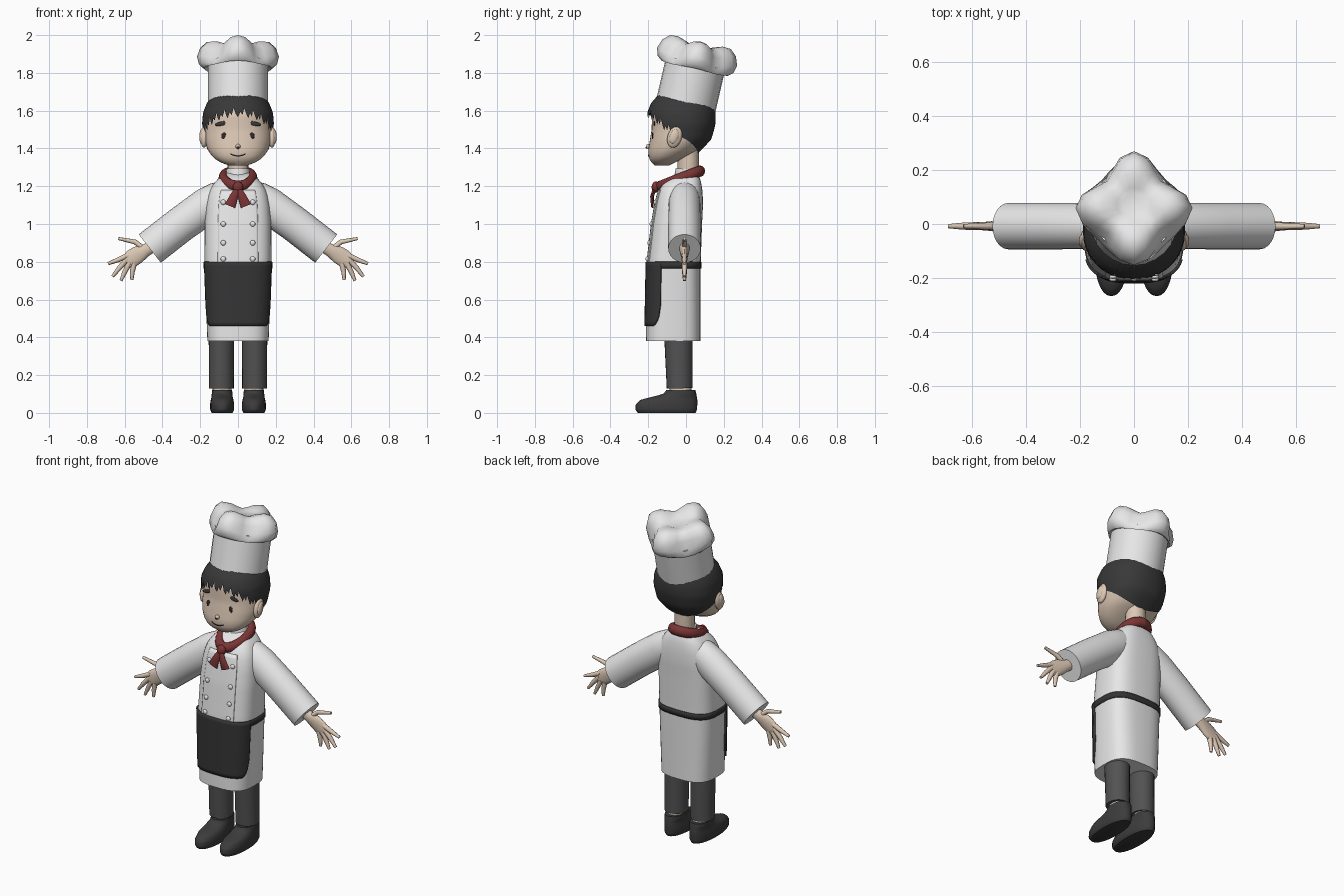
import bpy, bmesh, math
from mathutils import Vector, Matrix

if "Cube" in bpy.data.objects:
    bpy.data.objects.remove(bpy.data.objects["Cube"])


def material(name, r, g, b):
    m = bpy.data.materials.new(name)
    m.use_nodes = True
    m.diffuse_color = (r, g, b, 1)
    bsdf = m.node_tree.nodes["Principled BSDF"]
    bsdf.inputs["Base Color"].default_value = (r, g, b, 1)
    bsdf.inputs["Roughness"].default_value = 0.8
    return m


WHITE = material("white_cloth", .8, .8, .8)
SKIN = material("skin", .72, .58, .46)
HAIR = material("black_hair", .04, .04, .04)
APRON = material("dark_apron", .035, .035, .035)
GREY = material("grey_trousers", .085, .085, .085)
SHOE = material("dark_shoe", .045, .045, .045)
RED = material("red_scarf", .2, .035, .035)
INK = material("face_ink", .03, .02, .02)


def finish(name, bm, mat, angle=40):
    bmesh.ops.recalc_face_normals(bm, faces=bm.faces)
    me = bpy.data.meshes.new(name)
    bm.to_mesh(me)
    bm.free()
    me.materials.append(mat)
    ob = bpy.data.objects.new(name, me)
    bpy.context.collection.objects.link(ob)
    bpy.ops.object.select_all(action='DESELECT')
    ob.select_set(True)
    bpy.context.view_layer.objects.active = ob
    bpy.ops.object.shade_smooth_by_angle(angle=math.radians(angle))
    return ob


def loft(name, rings, mat, caps=(True, True), closed=True, angle=40):
    """Skin a list of point rings."""
    bm = bmesh.new()
    rows = [[bm.verts.new(p) for p in ring] for ring in rings]
    n = len(rows[0])
    for a, b in zip(rows, rows[1:]):
        for i in range(n if closed else n - 1):
            j = (i + 1) % n
            bm.faces.new((a[i], a[j], b[j], b[i]))
    for cap, row in zip(caps, (rows[0], rows[-1])):
        if cap:
            bm.faces.new(row)
    return finish(name, bm, mat, angle)


def interp(table, z):
    """Blend the table rows (z, half width, front y, back y)."""
    if z <= table[0][0]:
        return table[0][1:]
    for a, b in zip(table, table[1:]):
        if z <= b[0]:
            t = (z - a[0]) / (b[0] - a[0])
            return [p + (q - p) * t for p, q in zip(a[1:], b[1:])]
    return table[-1][1:]


def surface_y(table, x, z, n):
    rx, yf, yb = interp(table, z)
    return (yf + yb) / 2 - (yb - yf) / 2 * max(0, 1 - abs(x / rx) ** n) ** (1 / n)


def shell(name, table, mat, low, high, n=2.2, arc=None, out=0, cx=0, rows=16, cols=40,
          caps=(True, True), angle=40):
    """Body shape from a table; low may vary with the angle (270 degrees is front)."""
    start, end = arc or (0, 360)
    angles = [math.radians(start + (end - start) * i / (cols if not arc else cols - 1))
              for i in range(cols)]
    rings = []
    for r in range(rows + 1):
        ring = []
        for a in angles:
            base = low(a) if callable(low) else low
            z = base + (high - base) * r / rows
            rx, yf, yb = interp(table, z)
            c, s = math.cos(a), math.sin(a)
            x = math.copysign(abs(c) ** (2 / n), c) * (rx + out)
            y = math.copysign(abs(s) ** (2 / n), s) * ((yb - yf) / 2 + out)
            ring.append((cx + x, (yf + yb) / 2 + y, z))
        rings.append(ring)
    return loft(name, rings, mat, caps, not arc, angle)


def tube(name, path, mat, up=(0, 1, 0), sides=16, angle=50, caps=True):
    """Tube along (point, side radius, up radius) entries."""
    pts = [Vector(p[0]) for p in path]
    loop = (pts[0] - pts[-1]).length < .001
    rings = []
    for i, (p, a, b) in enumerate(path):
        before = pts[i - 1] if i else pts[-2 if loop else 0]
        after = pts[i + 1] if i < len(pts) - 1 else pts[1 if loop else -1]
        t = (after - before).normalized()
        side = t.cross(Vector(up)).normalized()
        top = side.cross(t)
        rings.append([pts[i] + side * a * math.cos(k * math.tau / sides)
                      + top * b * math.sin(k * math.tau / sides) for k in range(sides)])
    return loft(name, rings, mat, (caps and not loop,) * 2, True, angle)


def ball(name, loc, size, mat, tilt=0, axis='Y'):
    bm = bmesh.new()
    m = Matrix.Translation(loc) @ Matrix.Rotation(tilt, 4, axis) @ Matrix.Diagonal((*size, 1))
    bmesh.ops.create_uvsphere(bm, u_segments=16, v_segments=10, radius=1, matrix=m)
    return finish(name, bm, mat, 60)


# Head and neck
head = [(1.31, .05, -.165, -.09), (1.325, .09, -.182, -.06), (1.35, .13, -.197, -.01),
        (1.39, .16, -.2, .06), (1.44, .177, -.192, .11), (1.5, .18, -.182, .14),
        (1.58, .172, -.18, .14), (1.65, .13, -.14, .1)]
shell("head", head, SKIN, 1.31, 1.65, rows=20)
tube("neck", [((0, .012, 1.2), .056, .056), ((0, .012, 1.42), .056, .056)], SKIN)

# Hair with a jagged fringe
hair = [(1.37, .135, -.15, .06), (1.4, .155, -.18, .09), (1.45, .177, -.19, .135),
        (1.53, .19, -.2, .157), (1.59, .185, -.205, .157), (1.64, .165, -.185, .145),
        (1.68, .13, -.15, .11), (1.71, .06, -.07, .06)]


def hairline(a):
    front = -math.sin(a)
    if front < .35:
        return 1.46 + .085 * front if front < 0 else 1.46 + .1 * front
    k = round(math.degrees(a) / 3)
    tooth = (0, .03, .012, .05, .02)[k % 5]
    return 1.475 + .09 * (front - .35) / .65 + tooth


shell("hair", hair, HAIR, hairline, 1.71, cols=120, rows=14, caps=(False, True), angle=60)

# Facial details
for s, side in ((1, "left"), (-1, "right")):
    x = s * .075
    ball(side + "_eye", (x, surface_y(head, x, 1.466, 2.2), 1.466), (.013, .004, .019), INK)
    x = s * .085
    ball(side + "_eyebrow", (x, surface_y(head, x, 1.532, 2.2) - .002, 1.532),
         (.038, .005, .011), HAIR, s * .2)
    ball(side + "_ear", (s * .18, -.06, 1.46), (.02, .038, .058), SKIN, -.3, 'X')
    ball(side + "_inner_ear", (s * .192, -.063, 1.462), (.013, .024, .04), SKIN, -.3, 'X')
ball("nose", (0, -.2, 1.41), (.013, .012, .013), SKIN)
ball("nose_mark", (0, -.21, 1.405), (.008, .004, .006), INK)
mouth = [(x / 100, surface_y(head, x / 100, 1.363, 2.2), 1.36 + x * x / 1500)
         for x in range(-4, 5)]
tube("mouth", [(p, .003, .003) for p in mouth], INK, up=(0, 0, 1), sides=6)

# Tilted hat
tilt = Matrix.Translation((0, 0, 1.63)) @ Matrix.Rotation(math.radians(-13), 4, 'X')


def hat_ring(r, z, lobe, count=24):
    ring = []
    for i in range(count):
        a = math.tau * i / count
        wave = (math.cos(4 * a) - 1) * lobe
        rr = r * (1 + .15 * wave)
        ring.append(tilt @ Vector((rr * math.cos(a), rr * math.sin(a), z + .015 * wave)))
    return ring


loft("hat_band", [hat_ring(.16, z, 0) for z in (-.01, .1, .23)], WHITE)
puff = [(.15, .21, 0), (.18, .2, .2), (.207, .222, .6), (.217, .262, 1), (.2, .31, 1),
        (.165, .342, 1), (.12, .345, .8), (.065, .326, .3), (.05, .315, 0)]
loft("hat_puff", [hat_ring(*p) for p in puff], WHITE, angle=60)

# Jacket, front panel and buttons
coat = [(.38, .162, -.213, .078), (.8, .178, -.205, .078), (1, .176, -.182, .085),
        (1.1, .17, -.165, .09), (1.17, .155, -.148, .088), (1.22, .125, -.12, .08),
        (1.25, .095, -.08, .072), (1.27, .06, -.045, .06)]
shell("jacket", coat, WHITE, .38, 1.27, n=3, rows=30)
panel = shell("front_panel", coat, WHITE, .78, 1.18, n=3, arc=(243, 297), out=.004,
              cols=14, caps=(False, False))
panel.modifiers.new("thickness", 'SOLIDIFY').thickness = .006
for s, side in ((1, "left"), (-1, "right")):
    for z in (.815, .9, 1.0, 1.115):
        x = s * .078
        ball(side + "_button", (x, surface_y(coat, x, z, 3) - .006, z), (.014, .009, .014), WHITE)

# Apron and waist tie


def apron_hem(a):
    edge = min(1, abs(math.degrees(a) - 270) / 72)
    return .46 + .11 * max(0, 1 - math.sqrt(max(0, 1 - ((edge - .7) / .3) ** 2))) * (edge > .7)


apron = shell("apron", coat, APRON, apron_hem, .8, n=3, arc=(198, 342), out=.009,
              caps=(False, False))
apron.modifiers.new("thickness", 'SOLIDIFY').thickness = .01
belt = shell("waist_tie", coat, APRON, .765, .8, n=3, out=.005, rows=2, caps=(False, False))
belt.modifiers.new("thickness", 'SOLIDIFY').thickness = .008

# Collar and knotted scarf
tube("collar", [((0, 0, 1.2), .07, .072), ((0, .008, 1.29), .062, .062)], WHITE)
loop = []
for i in range(25):
    a = math.tau * i / 24
    c = math.cos(a)
    loop.append(((.085 * math.sin(a) * (.9 + .1 * c), -.03 + .105 * c, 1.24 + .04 * c),
                 .026, .03))
tube("scarf_loop", loop, RED, up=(0, 0, 1), sides=12)
ball("scarf_knot", (0, -.16, 1.195), (.028, .022, .03), RED)
for s, side in ((1, "left"), (-1, "right")):
    tube(side + "_scarf_tail", [((0, -.165, 1.19), .014, .01), ((s * .022, -.18, 1.145), .022, .01),
                                ((s * .042, -.178, 1.095), .029, .007)], RED, sides=8)

# Sleeves, hands, legs and shoes
shoe = [(0, .055, -.255, .05), (.015, .063, -.268, .058), (.045, .064, -.266, .06),
        (.07, .06, -.24, .06), (.085, .056, -.18, .057), (.1, .055, -.12, .055),
        (.12, .053, -.105, .05)]
fingers = (("index", (.58, .835), (.635, .81), (.688, .79)),
           ("middle", (.585, .815), (.63, .765), (.664, .722)),
           ("ring", (.575, .795), (.6, .745), (.62, .7)),
           ("little", (.55, .79), (.56, .745), (.562, .703)),
           ("thumb", (.495, .865), (.545, .905), (.633, .923)))
for s, side in ((1, "left"), (-1, "right")):
    def at(x, z, y=-.008):
        return (s * x, y, z)
    tube(side + "_sleeve", [(at(.06, 1.165), .07, .07), (at(.1, 1.14), .088, .08),
                            (at(.16, 1.1), .097, .085), (at(.3, 1.0), .095, .086),
                            (at(.467, .87), .095, .086)], WHITE, sides=24)
    tube(side + "_palm", [(at(.44, .89), .032, .03), (at(.49, .86), .034, .026),
                          (at(.53, .838), .046, .018), (at(.565, .815), .047, .015),
                          (at(.59, .8), .036, .012)], SKIN)
    for name, *joints in fingers:
        tube(f"{side}_{name}_finger", [(at(*p), r, r) for p, r in zip(joints, (.015, .013, .008))],
             SKIN, sides=8)
    tube(side + "_trouser_leg", [(at(.088, .13, -.034), .066, .068),
                                 (at(.088, .4, -.04), .067, .075)], GREY, sides=24)
    tube(side + "_ankle", [(at(.085, .09, -.03), .05, .058), (at(.085, .16, -.03), .05, .058)], SKIN)
    shell(side + "_shoe", shoe, SHOE, 0, .12, cx=s * .084, rows=14, cols=28, angle=50)
